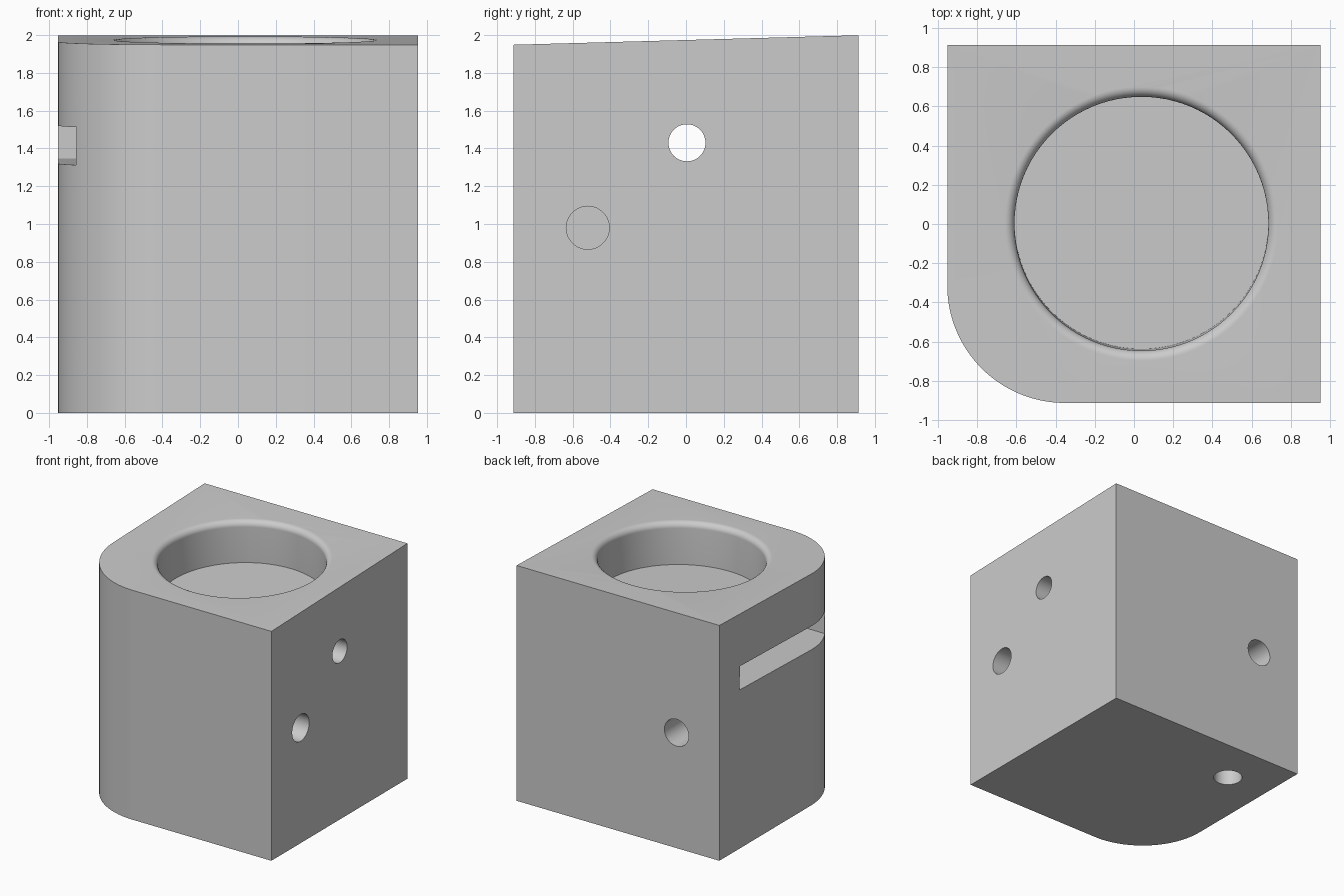
import bpy
import bmesh
import math
from mathutils import Matrix, Vector

if "Cube" in bpy.data.objects:
    bpy.data.objects.remove(bpy.data.objects["Cube"], do_unlink=True)

HALF_X, HALF_Y = 0.953, 0.913
MID_TOP = 1.974
SLOPE = 0.0275
CORNER = 0.6
TILT = Matrix.Rotation(math.atan(SLOPE), 4, "X")

grey = bpy.data.materials.new("light_grey")
grey.use_nodes = True
colour = (0.6, 0.6, 0.6, 1)
grey.diffuse_color = colour
grey.node_tree.nodes["Principled BSDF"].inputs["Base Color"].default_value = colour


def make_object(name, bm):
    bmesh.ops.recalc_face_normals(bm, faces=bm.faces[:])
    mesh = bpy.data.meshes.new(name)
    bm.to_mesh(mesh)
    bm.free()
    mesh.materials.append(grey)
    obj = bpy.data.objects.new(name, mesh)
    bpy.context.collection.objects.link(obj)
    return obj


def drill(name, start, direction, radius, depth):
    """Cylinder cutter that enters at start and runs along direction."""
    direction = Vector(direction)
    extra = 0.1
    centre = Vector(start) + direction * (depth - extra) / 2
    turn = direction.to_track_quat("Z", "Y").to_matrix().to_4x4()
    bm = bmesh.new()
    bmesh.ops.create_cone(bm, cap_ends=True, segments=64, radius1=radius,
                          radius2=radius, depth=depth + extra,
                          matrix=Matrix.Translation(centre) @ turn)
    return make_object(name, bm)


# Block with one rounded corner and a sloping top
outline = [(HALF_X, -HALF_Y), (HALF_X, HALF_Y), (-HALF_X, HALF_Y)]
for i in range(33):
    a = math.pi + math.pi / 2 * i / 32
    outline.append((-HALF_X + CORNER * (1 + math.cos(a)),
                    -HALF_Y + CORNER * (1 + math.sin(a))))
bm = bmesh.new()
base = bm.faces.new([bm.verts.new((x, y, 0)) for x, y in outline])
lifted = bmesh.ops.extrude_face_region(bm, geom=[base])["geom"]
for v in lifted:
    if isinstance(v, bmesh.types.BMVert):
        v.co.z = MID_TOP + SLOPE * v.co.y
block = make_object("block", bm)

# Round recess with a softened rim, square to the sloping top
bore, rim, depth = 0.648, 0.05, 0.355
profile = [(0, -depth), (bore, -depth)]
for i in range(11):
    a = math.pi / 2 * i / 10
    profile.append((bore + rim * (1 - math.cos(a)), -rim + rim * math.sin(a)))
profile += [(bore + rim, 0.1), (0, 0.1)]
bm = bmesh.new()
verts = [bm.verts.new((r, 0, z)) for r, z in profile]
edges = [bm.edges.new(pair) for pair in zip(verts, verts[1:])]
bmesh.ops.spin(bm, geom=verts + edges, cent=(0, 0, 0), axis=(0, 0, 1),
               angle=math.tau, steps=96, use_merge=True)
bmesh.ops.remove_doubles(bm, verts=bm.verts[:], dist=0.0001)
bmesh.ops.transform(bm, verts=bm.verts[:],
                    matrix=Matrix.Translation((0.038, 0, MID_TOP)) @ TILT)
recess = make_object("recess_cutter", bm)

# Wide slot entering from the right side, parallel to the top
slot_end, slot_z = 0.65, 1.43
bm = bmesh.new()
bmesh.ops.create_cube(bm, size=1)
width = slot_end + HALF_X + 0.1
place = Matrix.Translation((slot_end - width / 2, 0, slot_z)) @ TILT
bmesh.ops.transform(bm, verts=bm.verts[:],
                    matrix=place @ Matrix.Diagonal((width, 1.28, 0.2, 1)))
slot = make_object("slot_cutter", bm)

# Sight hole into the slot, and three blind sockets
cutters = [
    recess, slot,
    drill("sight_hole_cutter", (HALF_X, 0.005, slot_z), (-1, 0, 0), 0.098, 0.5),
    drill("left_socket_cutter", (HALF_X, -0.52, 0.98), (-1, 0, 0), 0.114, 0.9),
    drill("back_socket_cutter", (-0.55, HALF_Y, 0.98), (0, -1, 0), 0.114, 0.9),
    drill("bottom_socket_cutter", (-0.56, 0.51, 0), (0, 0, 1), 0.114, 0.6),
]
for cutter in cutters:
    cutter.hide_render = True
    mod = block.modifiers.new(cutter.name, "BOOLEAN")
    mod.operation = "DIFFERENCE"
    mod.solver = "EXACT"
    mod.object = cutter

# Bake the cuts and drop the cutters
graph = bpy.context.evaluated_depsgraph_get()
cut_mesh = bpy.data.meshes.new_from_object(block.evaluated_get(graph))
block.modifiers.clear()
block.data = cut_mesh
for cutter in cutters:
    bpy.data.objects.remove(cutter, do_unlink=True)

bpy.ops.object.select_all(action="DESELECT")
block.select_set(True)
bpy.context.view_layer.objects.active = block
bpy.ops.object.shade_smooth_by_angle(angle=math.radians(25))
